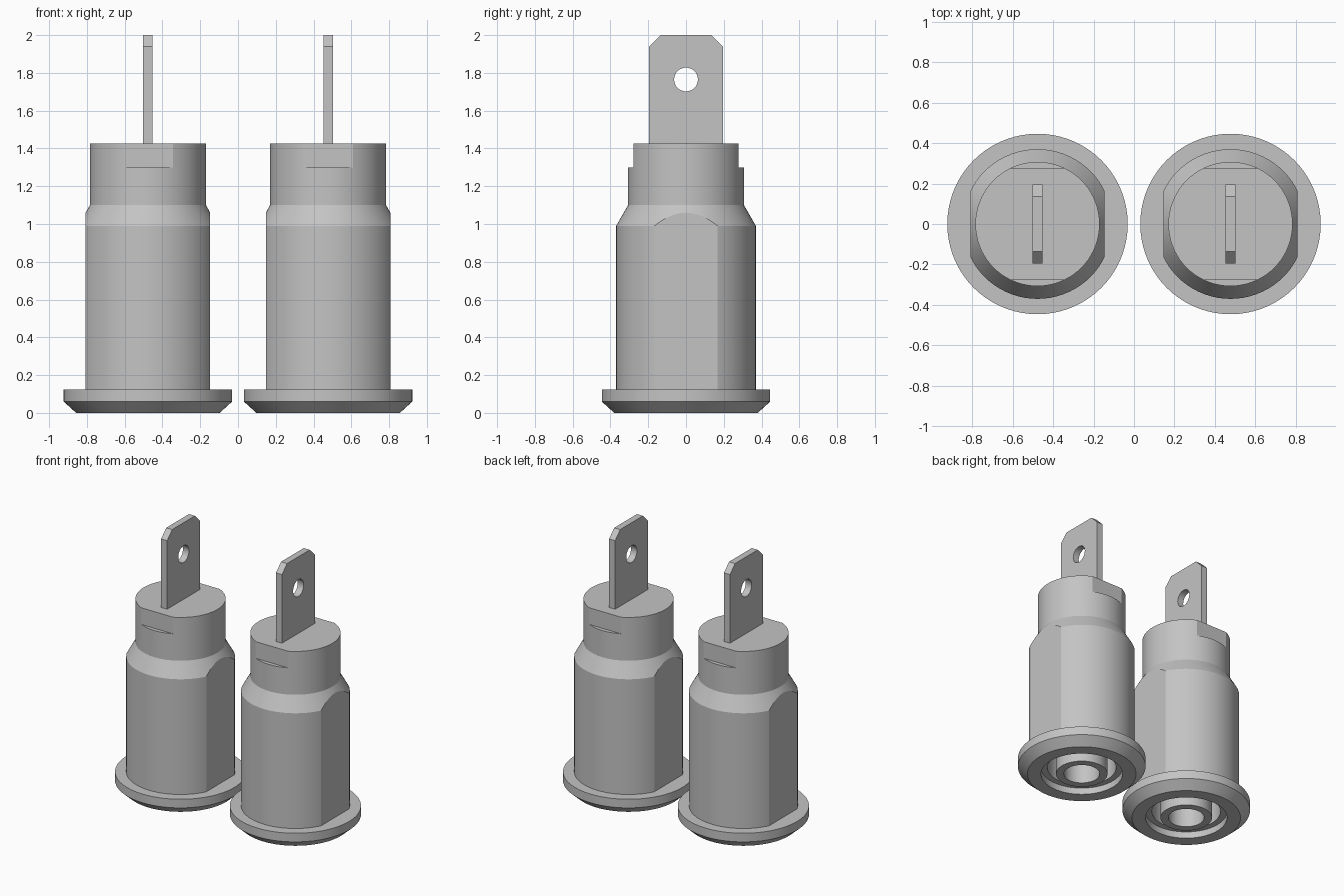
import bpy, bmesh, math
from mathutils import Vector

if "Cube" in bpy.data.objects:
    bpy.data.objects.remove(bpy.data.objects["Cube"])

SEG = 72
metal = bpy.data.materials.new("plain grey")
metal.diffuse_color = (0.55, 0.55, 0.55, 1)
metal.use_nodes = True
metal.node_tree.nodes["Principled BSDF"].inputs["Base Color"].default_value = metal.diffuse_color


def finish(bm, name, x):
    """Turn a bmesh into a shaded, coloured object standing at x."""
    bmesh.ops.recalc_face_normals(bm, faces=bm.faces)
    mesh = bpy.data.meshes.new(name)
    bm.to_mesh(mesh)
    bm.free()
    mesh.materials.append(metal)
    ob = bpy.data.objects.new(name, mesh)
    ob.location.x = x
    bpy.context.collection.objects.link(ob)
    bpy.ops.object.select_all(action='DESELECT')
    ob.select_set(True)
    bpy.context.view_layer.objects.active = ob
    bpy.ops.object.shade_smooth_by_angle(angle=math.radians(20))


def revolve(profile, closed=False):
    """Spin (radius, z) points around the z axis."""
    bm = bmesh.new()
    vs = [bm.verts.new((r, 0, z)) for r, z in profile]
    pairs = list(zip(vs, vs[1:])) + ([(vs[-1], vs[0])] if closed else [])
    es = [bm.edges.new(p) for p in pairs]
    bmesh.ops.spin(bm, geom=vs + es, axis=(0, 0, 1), cent=(0, 0, 0),
                   angle=math.tau, steps=SEG, use_duplicate=False)
    bmesh.ops.remove_doubles(bm, verts=bm.verts, dist=1e-4)
    return bm


def cut_flats(bm, axis, dist):
    """Slice two opposite flats and close them."""
    for s in (-1, 1):
        n = Vector(axis) * s
        cut = bmesh.ops.bisect_plane(bm, geom=bm.verts[:] + bm.edges[:] + bm.faces[:],
                                     plane_co=n * dist, plane_no=n, clear_outer=True)
        edges = [e for e in cut["geom_cut"] if isinstance(e, bmesh.types.BMEdge)]
        bmesh.ops.edgeloop_fill(bm, edges=edges)


def tab():
    """Blade terminal with clipped corners and a round hole."""
    bm = bmesh.new()
    outer = [(-.195, 1.41), (.195, 1.41), (.195, 1.94), (.135, 2), (-.135, 2), (-.195, 1.94)]
    hole = [(.063 * math.cos(a), 1.765 + .063 * math.sin(a))
            for a in (math.tau * i / 32 for i in range(32))]
    edges = []
    for loop in (outer, hole):
        vs = [bm.verts.new((-.025, y, z)) for y, z in loop]
        edges += [bm.edges.new((vs[i - 1], vs[i])) for i in range(len(vs))]
    bmesh.ops.triangle_fill(bm, edges=edges, use_beauty=True, use_dissolve=False)
    ext = bmesh.ops.extrude_face_region(bm, geom=bm.faces[:], use_keep_orig=True)
    bmesh.ops.translate(bm, vec=(.05, 0, 0),
                        verts=[v for v in ext["geom"] if isinstance(v, bmesh.types.BMVert)])
    return bm


for side, x in (("left", -.477), ("right", .477)):
    # Flanged rim around the socket opening
    finish(revolve([(.24, .05), (.285, .05), (.285, 0), (.38, 0), (.446, .06),
                    (.446, .125), (.24, .125)], closed=True), side + "_flange", x)
    # Barrel with side flats, tapered shoulder and neck, hollow from below
    body = revolve([(0, .9), (.24, .9), (.24, .125), (.37, .125), (.37, .99),
                    (.307, 1.1), (.307, 1.3), (0, 1.3)])
    cut_flats(body, (1, 0, 0), .33)
    finish(body, side + "_barrel", x)
    # Neck end with front and back flats
    neck = revolve([(0, 1.3), (.307, 1.3), (.307, 1.425), (0, 1.425)])
    cut_flats(neck, (0, 1, 0), .277)
    finish(neck, side + "_neck_end", x)
    # Hollow contact sleeve inside the socket
    finish(revolve([(.125, 0), (.18, 0), (.18, .9), (.125, .9)], closed=True),
           side + "_contact_sleeve", x)
    finish(tab(), side + "_terminal", x)
